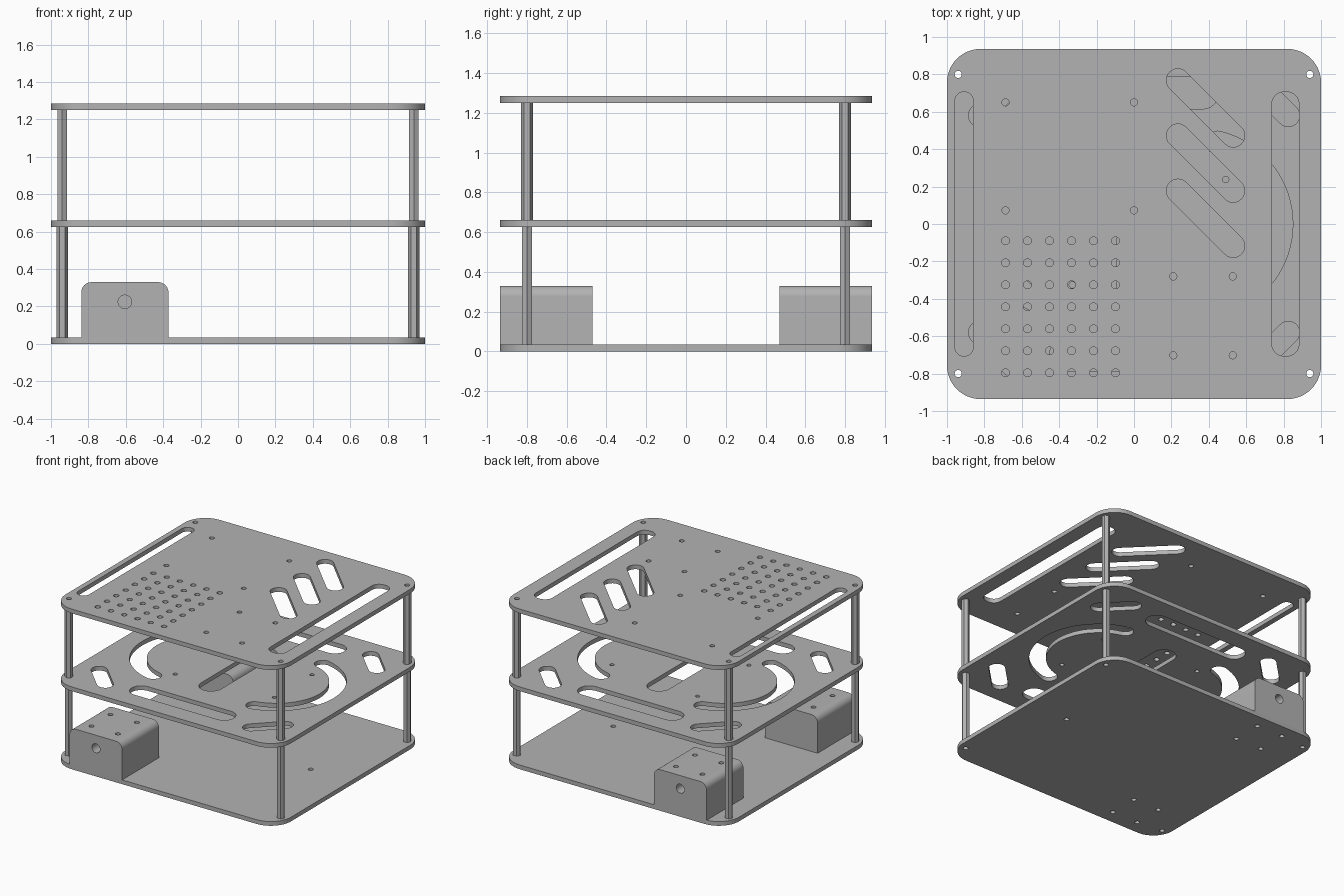
import bpy, bmesh
from math import sin, cos, radians, degrees, atan2
from mathutils import Matrix

if "Cube" in bpy.data.objects:
    bpy.data.objects.remove(bpy.data.objects["Cube"], do_unlink=True)

gray = bpy.data.materials.new("plain_gray")
gray.use_nodes = True
gray.diffuse_color = (0.45, 0.45, 0.45, 1)
gray.node_tree.nodes["Principled BSDF"].inputs["Base Color"].default_value = gray.diffuse_color

W, D, T = 1.0, 0.936, 0.034          # half width, half depth, plate thickness
LEVELS = (0, 0.626, 1.25)            # undersides of the three plates
POST_X, POST_Y = 0.94, 0.8
HOLE = 0.019


# Outline helpers: each returns a closed list of 2D points
def arc(cx, cy, r, a0, a1, n=12):
    angles = [radians(a0 + (a1 - a0) * i / n) for i in range(n + 1)]
    return [(cx + r * cos(a), cy + r * sin(a)) for a in angles]


def circle(x, y, r=HOLE, n=20):
    return arc(x, y, r, 0, 360, n)[:-1]


def rounded_rect(x0, x1, y0, y1, r):
    return (arc(x1 - r, y1 - r, r, 0, 90) + arc(x0 + r, y1 - r, r, 90, 180)
            + arc(x0 + r, y0 + r, r, 180, 270) + arc(x1 - r, y0 + r, r, 270, 360))


def slot(x0, y0, x1, y1, r):
    a = degrees(atan2(y1 - y0, x1 - x0))
    return arc(x1, y1, r, a - 90, a + 90) + arc(x0, y0, r, a + 90, a + 270)


def arc_slot(cx, r, half, mid, sweep):
    lo, hi = mid - sweep, mid + sweep
    def end(a):
        return cx + r * cos(radians(a)), r * sin(radians(a))
    return (arc(cx, 0, r + half, lo, hi, 32) + arc(*end(hi), half, hi, hi + 180)[1:-1]
            + arc(cx, 0, r - half, hi, lo, 32) + arc(*end(lo), half, lo + 180, lo + 360)[1:-1])


def finish(ob):
    bpy.ops.object.select_all(action='DESELECT')
    ob.select_set(True)
    bpy.context.view_layer.objects.active = ob
    bpy.ops.object.shade_smooth_by_angle(angle=radians(30))


def extruded(name, outlines, height, matrix):
    """Filled outline with holes, extruded about its middle, then placed."""
    curve = bpy.data.curves.new(name + "_outline", 'CURVE')
    curve.dimensions, curve.fill_mode, curve.extrude = '2D', 'BOTH', height / 2
    for pts in outlines:
        s = curve.splines.new('POLY')
        s.points.add(len(pts) - 1)
        for p, (x, y) in zip(s.points, pts):
            p.co = (x, y, 0, 1)
        s.use_cyclic_u = True
    tmp = bpy.data.objects.new(name + "_outline", curve)
    bpy.context.collection.objects.link(tmp)
    deps = bpy.context.evaluated_depsgraph_get()
    mesh = bpy.data.meshes.new_from_object(tmp.evaluated_get(deps))
    bpy.data.objects.remove(tmp, do_unlink=True)
    bm = bmesh.new()
    bm.from_mesh(mesh)
    bmesh.ops.remove_doubles(bm, verts=bm.verts, dist=1e-5)
    bm.transform(matrix)
    bmesh.ops.recalc_face_normals(bm, faces=bm.faces)
    bm.to_mesh(mesh)
    bm.free()
    mesh.name = name
    mesh.materials.clear()
    mesh.materials.append(gray)
    ob = bpy.data.objects.new(name, mesh)
    bpy.context.collection.objects.link(ob)
    finish(ob)
    return ob


def plate(name, z, cuts):
    rim = [rounded_rect(-W, W, -D, D, 0.18)]
    corners = [circle(sx * POST_X, sy * POST_Y) for sx in (-1, 1) for sy in (-1, 1)]
    return extruded(name, rim + corners + cuts, T, Matrix.Translation((0, 0, z + T / 2)))


# Base plate with bracket screw holes
BX, BY = -0.605, 0.704
screws = [(BX + dx, sy * BY + dy) for sy in (-1, 1) for dx in (-0.117, 0.117) for dy in (-0.12, 0.12)]
plate("base_plate", LEVELS[0], [circle(x, y) for x, y in screws] + [circle(0.645, 0)])

# Middle plate: curved slots, straight slots, corner slots
cuts = [arc_slot(0.34, 0.447, 0.0625, 0, 76), arc_slot(-0.34, 0.447, 0.0625, 180, 76),
        slot(0, -0.34, 0, 0.34, 0.09)]
for sy in (-1, 1):
    cuts.append(slot(-0.368, sy * 0.7, 0.368, sy * 0.7, 0.085))
    for sx in (-1, 1):
        cuts.append(slot(sx * 0.825, sy * 0.58, sx * 0.645, sy * 0.76, 0.06))
    cuts += [circle(0.49, sy * 0.238, 0.017), circle(-0.33, sy * 0.325, 0.017)]
plate("middle_plate", LEVELS[1], cuts)

# Top plate: side slots, slanted slots, vent grid, mounting holes
cuts = [rounded_rect(-0.957, -0.86, -0.706, 0.706, 0.047),
        rounded_rect(0.737, 0.882, -0.706, 0.706, 0.065)]
for i in range(3):
    y = 0.768 - 0.295 * i
    cuts.append(slot(0.235, y, 0.53, y - 0.295, 0.062))
cuts += [circle(-0.687 + 0.1176 * i, -0.09 - 0.1176 * j, 0.021) for i in range(6) for j in range(7)]
cuts += [circle(x, y) for x in (-0.687, 0) for y in (0.65, 0.073)]
cuts += [circle(x, y) for x in (0.21, 0.528) for y in (-0.28, -0.702)]
plate("top_plate", LEVELS[2], cuts)

# Hollow hexagonal posts between the plates
for tier, turn, low, high in (("lower", 0, LEVELS[0], LEVELS[1]), ("upper", 30, LEVELS[1], LEVELS[2])):
    for sx, side in ((-1, "right"), (1, "left")):
        for sy, end in ((-1, "front"), (1, "back")):
            x, y = sx * POST_X, sy * POST_Y
            hexagon = arc(x, y, 0.03, turn, turn + 360, 6)[:-1]
            extruded(f"{tier}_post_{end}_{side}", [hexagon, circle(x, y)], high - low - T,
                     Matrix.Translation((0, 0, (low + T + high) / 2)))

# Solid brackets with rounded top edges, four screw holes and a blind end hole
HW, TOP, R, LEN = 0.233, 0.33, 0.055, 0.466
for sy, end in ((-1, "front"), (1, "back")):
    profile = ([(BX - HW, T), (BX + HW, T)] + arc(BX + HW - R, TOP - R, R, 0, 90)
               + arc(BX - HW + R, TOP - R, R, 90, 180))
    bracket = extruded(end + "_bracket", [profile], LEN,
                       Matrix.Translation((0, sy * (D - LEN / 2), 0)) @ Matrix.Rotation(radians(90), 4, 'X'))
    bm = bmesh.new()
    for x, y in screws:
        if y * sy > 0:
            bmesh.ops.create_cone(bm, cap_ends=True, segments=20, radius1=HOLE, radius2=HOLE,
                                  depth=1, matrix=Matrix.Translation((x, y, 0.2)))
    bmesh.ops.create_cone(bm, cap_ends=True, segments=24, radius1=0.036, radius2=0.036, depth=0.4,
                          matrix=Matrix.Translation((BX, sy * D, 0.225)) @ Matrix.Rotation(radians(90), 4, 'X'))
    mesh = bpy.data.meshes.new(end + "_bracket_cutter")
    bm.to_mesh(mesh)
    bm.free()
    mesh.materials.append(gray)
    cutter = bpy.data.objects.new(mesh.name, mesh)
    bpy.context.collection.objects.link(cutter)
    cutter.hide_render = True
    mod = bracket.modifiers.new("holes", 'BOOLEAN')
    mod.operation, mod.solver, mod.object = 'DIFFERENCE', 'EXACT', cutter
    finish(bracket)
    bpy.ops.object.modifier_apply(modifier=mod.name)
    bpy.data.objects.remove(cutter, do_unlink=True)
    finish(bracket)
